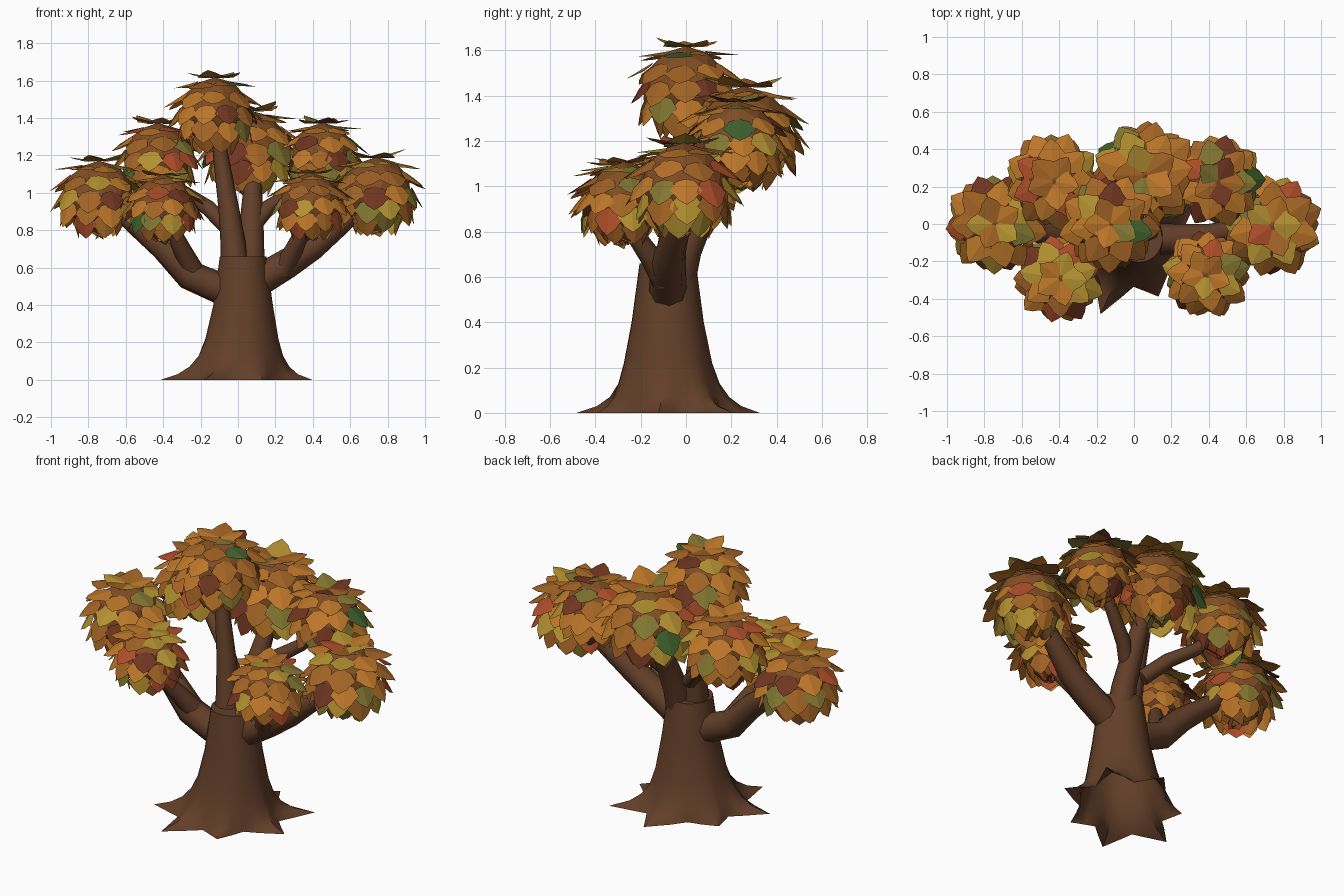
import bpy, bmesh, random
from math import sin, cos, pi, radians
from mathutils import Vector

if "Cube" in bpy.data.objects:
    bpy.data.objects.remove(bpy.data.objects["Cube"])

random.seed(7)


def material(name, rgb):
    m = bpy.data.materials.new(name)
    m.diffuse_color = (*rgb, 1)
    m.use_nodes = True
    m.node_tree.nodes["Principled BSDF"].inputs["Base Color"].default_value = m.diffuse_color
    return m


BARK = material("bark", (0.125, 0.05, 0.022))
CORE = material("canopy_core", (0.22, 0.075, 0.018))
LEAVES = [material("leaf_orange", (0.50, 0.18, 0.022)),
          material("leaf_rust", (0.36, 0.125, 0.018)),
          material("leaf_yellow", (0.45, 0.28, 0.03)),
          material("leaf_red", (0.42, 0.075, 0.022)),
          material("leaf_maroon", (0.16, 0.035, 0.014)),
          material("leaf_olive", (0.22, 0.18, 0.03)),
          material("leaf_green", (0.05, 0.12, 0.025))]
WEIGHTS = [34, 26, 12, 10, 7, 8, 2]


def finish(name, bm, mats):
    me = bpy.data.meshes.new(name)
    bm.to_mesh(me)
    bm.free()
    for m in mats:
        me.materials.append(m)
    ob = bpy.data.objects.new(name, me)
    bpy.context.collection.objects.link(ob)
    return ob


def smooth(ob, deg):
    bpy.ops.object.select_all(action='DESELECT')
    ob.select_set(True)
    bpy.context.view_layer.objects.active = ob
    bpy.ops.object.shade_smooth_by_angle(angle=radians(deg))


# Trunk: open-bottomed loft from a round top to seven uneven root points
ROOTS = [(37.7, .47), (82, .41), (150, .32), (198, .435), (246, .44), (293, .335), (354, .40)]
# (height, round radius, amount of root shape, centre x)
SECTIONS = [(0, 0, 1, 0), (.03, .245, .5, 0), (.07, .235, .22, .005), (.13, .215, .08, .012),
            (.22, .193, .02, .02), (.40, .16, 0, .027), (.66, .125, 0, .027)]
star = []
for i, (a, r) in enumerate(ROOTS):
    a2, r2 = ROOTS[(i + 1) % 7]
    a2 += 360 if a2 < a else 0
    valley = .33 * (r + r2)
    for k in range(4):
        f = k / 4
        rr = (r, valley + .35 * (r - valley), valley, valley + .35 * (r2 - valley))[k]
        star.append((radians(a + (a2 - a) * f), rr))
bm = bmesh.new()
rings = [[bm.verts.new((cx + (R + (r - R) * k) * cos(a), -.08 + (R + (r - R) * k) * sin(a), z))
          for a, r in star] for z, R, k, cx in SECTIONS]
for lo, hi in zip(rings, rings[1:]):
    for i in range(28):
        j = (i + 1) % 28
        bm.faces.new((lo[i], lo[j], hi[j], hi[i]))
bm.faces.new(rings[-1])
smooth(finish("trunk", bm, [BARK]), 50)


# Branches: tapered eight-sided tubes along (x, y, z, radius) points
def branch(name, pts):
    bm = bmesh.new()
    P = [Vector(p[:3]) for p in pts]
    rings, side = [], Vector((0, 1, 0.1))
    for i, p in enumerate(P):
        d = (P[min(i + 1, len(P) - 1)] - P[max(i - 1, 0)]).normalized()
        side = (side - d * side.dot(d)).normalized()
        up = d.cross(side)
        rings.append([bm.verts.new(p + pts[i][3] * (side * cos(k * pi / 4) + up * sin(k * pi / 4)))
                      for k in range(8)])
    for lo, hi in zip(rings, rings[1:]):
        for k in range(8):
            j = (k + 1) % 8
            bm.faces.new((lo[k], lo[j], hi[j], hi[k]))
    bm.faces.new(rings[0][::-1])
    bm.faces.new(rings[-1])
    smooth(finish(name, bm, [BARK]), 50)


for s, side, z in ((-1, "left", .47), (1, "right", .53)):
    branch(side + "_limb", [(.03 + s * .08, -.08, z, .085), (s * .26, -.08, z + .09, .08),
                            (s * .40, -.07, .71, .07), (s * .56, -.03, .84, .055),
                            (s * .72, 0, .98, .04)])
    branch(side + "_front_branch", [(s * .24, -.09, .58, .06), (s * .29, -.15, .68, .05),
                                    (s * .34, -.22, .78, .042), (s * .39, -.28, .92, .03)])
    branch(side + "_back_branch", [(s * .05 + .01, .02, .80, .045), (s * .16, .10, .92, .042),
                                   (s * .30, .18, 1.01, .036), (s * .44, .23, 1.18, .028)])
branch("main_stem", [(-.01, -.08, .52, .085), (-.025, -.06, .72, .068), (-.05, -.04, .92, .055),
                     (-.09, -.02, 1.18, .042), (-.12, 0, 1.42, .03)])
branch("rear_stem", [(.06, -.06, .50, .085), (.07, 0, .72, .07), (.075, .08, .90, .06),
                     (.08, .18, 1.08, .045), (.08, .26, 1.25, .03)])

# Canopy: round clumps shingled with staggered pointed leaves
HALF = [(.34, 0), (.58, .38), (.42, .58), (.30, .80)]
# (polar angle, leaf count, outward tilt)
RINGS = [(7, 5, 18), (32, 7, 20), (57, 9, 21), (82, 11, 22), (107, 10, 28), (131, 7, 22), (156, 4, 12)]


def clump(name, centre, R):
    c = Vector(centre)
    bm = bmesh.new()
    bmesh.ops.create_icosphere(bm, subdivisions=2, radius=.8 * R)
    turn = random.uniform(0, 6)
    for row, (deg, count, lift) in enumerate(RINGS):
        for i in range(count):
            th = radians(deg + random.uniform(-3, 3))
            ph = turn + 2 * pi * (i + row % 2 / 2) / count + random.uniform(-.06, .06)
            n = Vector((sin(th) * cos(ph), sin(th) * sin(ph), cos(th)))
            t = Vector((cos(th) * cos(ph), cos(th) * sin(ph), -sin(th)))
            across = Vector((-sin(ph), cos(ph), 0))
            tilt = radians(lift + random.uniform(-5, 5))
            down = t * cos(tilt) + n * sin(tilt)
            out = n * cos(tilt) - t * sin(tilt)
            size = R * .55 * random.uniform(.92, 1.08)
            base = n * R * .81

            def pt(u, v):
                return bm.verts.new(base + size * (across * u + down * v - out * abs(u) * .15))
            top, tip = pt(0, -.08), pt(0, 1.05)
            mat = random.choices(range(1, 8), WEIGHTS)[0]
            for s in (1, -1):
                loop = [top, tip] + [pt(s * u, v) for u, v in reversed(HALF)]
                f = bm.faces.new(loop if s > 0 else loop[::-1])
                f.material_index = mat
    for v in bm.verts:  # flatten the underside, then move into place
        v.co.z *= .86 if v.co.z < 0 else 1
        v.co += c
    finish(name, bm, [CORE] + LEAVES)


for name, centre, R in [("crown_clump", (-.125, 0, 1.43), .235),
                        ("rear_clump", (.06, .26, 1.23), .265),
                        ("right_back_clump", (.45, .23, 1.20), .22),
                        ("left_back_clump", (-.43, .23, 1.19), .23),
                        ("left_clump", (-.745, 0, .98), .24),
                        ("right_clump", (.74, -.01, 1.0), .24),
                        ("left_front_clump", (-.4, -.29, .93), .21),
                        ("right_front_clump", (.385, -.27, .94), .21)]:
    clump(name, centre, R)
